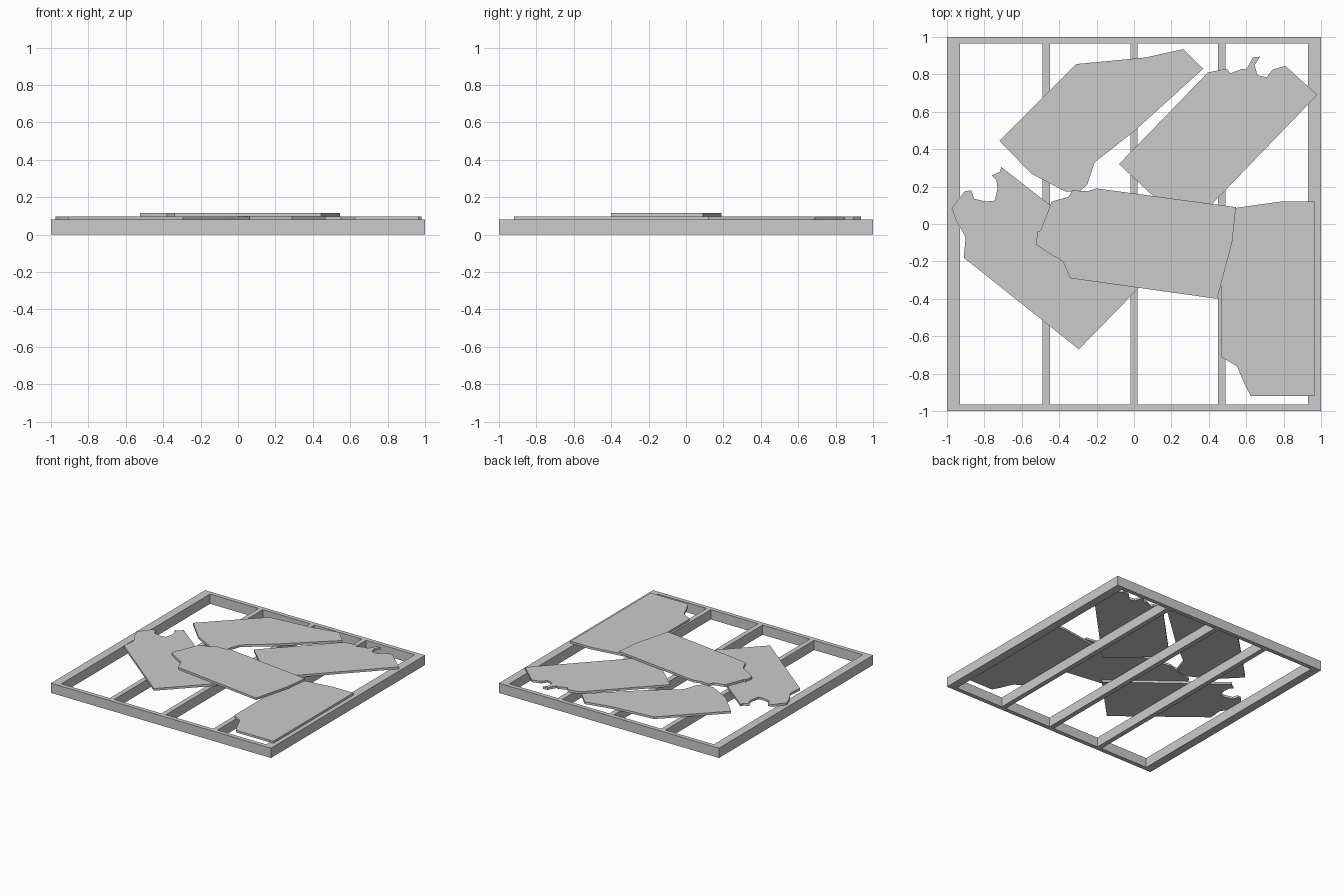
import bpy
import bmesh

if "Cube" in bpy.data.objects:
    bpy.data.objects.remove(bpy.data.objects["Cube"])

FRAME_H = 0.08
BOARD_T = 0.018


def box(name, x0, x1, y0, y1, z0, z1):
    prism(name, [(x0, y0), (x1, y0), (x1, y1), (x0, y1)], z0, z1)


def prism(name, outline, z0, z1):
    bm = bmesh.new()
    face = bm.faces.new([bm.verts.new((x, y, z0)) for x, y in outline])
    ext = bmesh.ops.extrude_face_region(bm, geom=[face])
    top = [v for v in ext["geom"] if isinstance(v, bmesh.types.BMVert)]
    bmesh.ops.translate(bm, verts=top, vec=(0, 0, z1 - z0))
    bmesh.ops.recalc_face_normals(bm, faces=bm.faces)
    mesh = bpy.data.meshes.new(name)
    bm.to_mesh(mesh)
    bm.free()
    obj = bpy.data.objects.new(name, mesh)
    bpy.context.collection.objects.link(obj)
    return obj


# Outer frame: wide side rails, thin front and back rails
box("left_rail", -1, -0.93, -1, 1, 0, FRAME_H)
box("right_rail", 0.93, 1, -1, 1, 0, FRAME_H)
box("front_rail", -0.93, 0.93, -1, -0.965, 0, FRAME_H)
box("back_rail", -0.93, 0.93, 0.965, 1, 0, FRAME_H)

# Inner joists
for i, x in enumerate((-0.47, 0, 0.47)):
    box(f"joist_{i + 1}", x - 0.02, x + 0.02, -0.965, 0.965, 0, FRAME_H)

# Broken boards lying on the frame
boards = {
    "back_left_board": [
        (-.72, .445), (-.31, .855), (.06, .89), (.265, .935), (.37, .83), (0, .495),
        (-.21, .33), (-.25, .21), (-.29, .175), (-.37, .175), (-.55, .27)],
    "back_right_board": [
        (-.08, .32), (.395, .81), (.47, .825), (.50, .825), (.515, .805), (.58, .83),
        (.60, .825), (.635, .89), (.675, .895), (.645, .85), (.66, .795), (.71, .785),
        (.74, .825), (.81, .845), (.98, .69), (.29, -.025)],
    "left_board": [
        (-.975, .085), (-.905, .175), (-.87, .18), (-.855, .135), (-.79, .12),
        (-.745, .125), (-.73, .185), (-.735, .235), (-.76, .26), (-.715, .28),
        (-.71, .305), (.065, -.30), (-.075, -.445), (-.295, -.67), (-.91, -.18),
        (-.90, -.07), (-.95, .015)],
    "right_board": [
        (.965, .12), (.785, .12), (.465, .075), (.465, -.71), (.55, -.76),
        (.595, -.865), (.625, -.92), (.965, -.92)],
}
for name, outline in boards.items():
    prism(name, outline, FRAME_H, FRAME_H + BOARD_T)

# Top board resting across the others
prism("top_board", [
    (-.525, -.11), (-.515, -.04), (-.50, -.035), (-.44, .12), (-.35, .145),
    (-.33, .18), (-.25, .175), (-.20, .19), (.545, .09), (.525, -.095),
    (.445, -.40), (-.34, -.29), (-.38, -.20), (-.465, -.15)],
    FRAME_H + BOARD_T, FRAME_H + 2 * BOARD_T)
